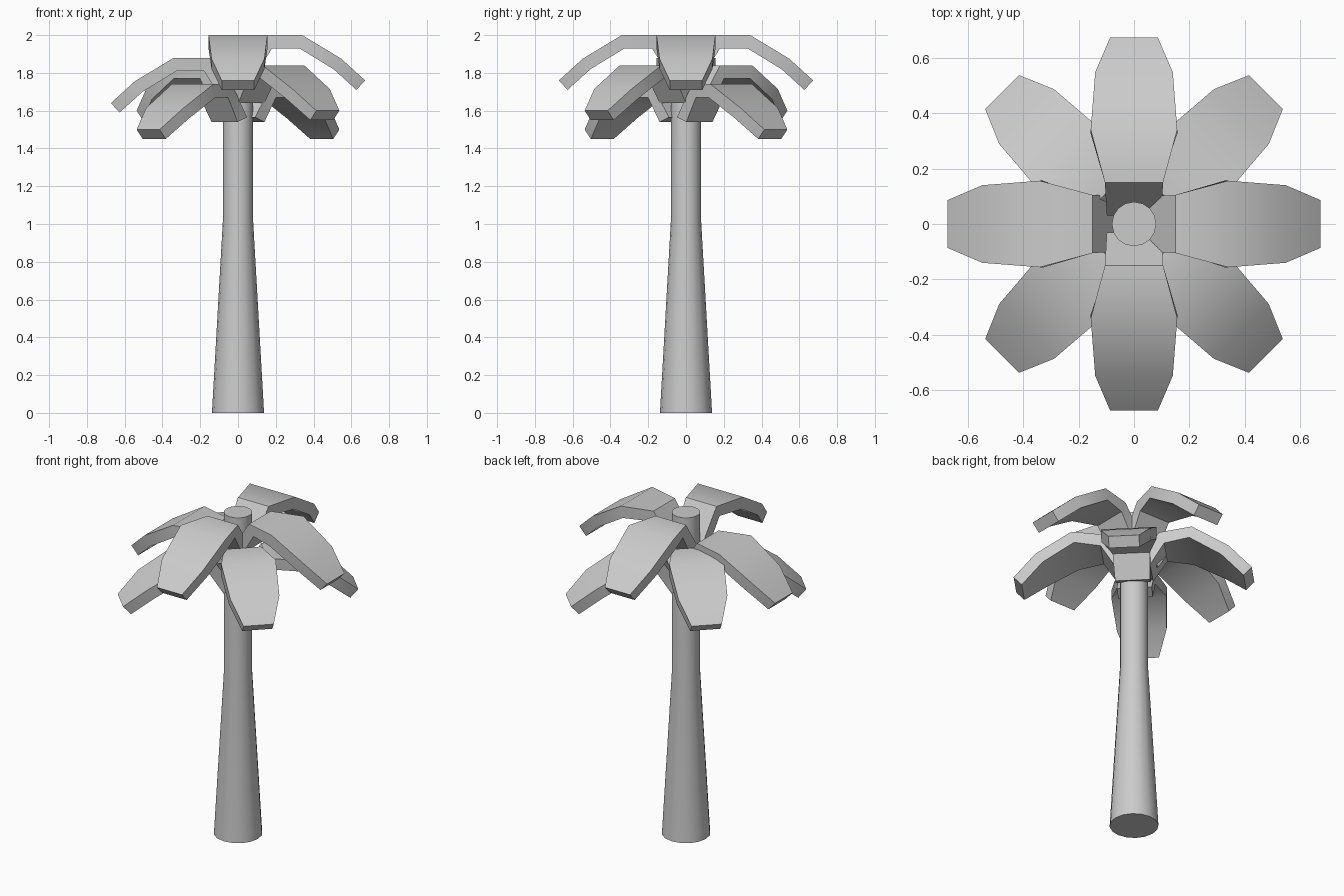
import bpy, bmesh, math
from mathutils import Matrix

cube = bpy.data.objects.get("Cube")
if cube:
    bpy.data.objects.remove(cube, do_unlink=True)

# Single plain colour
grey = bpy.data.materials.new("plain_grey")
grey.use_nodes = True
colour = (0.6, 0.6, 0.6, 1)
grey.diffuse_color = colour
grey.node_tree.nodes["Principled BSDF"].inputs["Base Color"].default_value = colour


def finish(bm, name, angle):
    bmesh.ops.recalc_face_normals(bm, faces=bm.faces)
    mesh = bpy.data.meshes.new(name)
    bm.to_mesh(mesh)
    bm.free()
    mesh.materials.append(grey)
    obj = bpy.data.objects.new(name, mesh)
    bpy.context.collection.objects.link(obj)
    bpy.ops.object.select_all(action='DESELECT')
    obj.select_set(True)
    bpy.context.view_layer.objects.active = obj
    bpy.ops.object.shade_smooth_by_angle(angle=math.radians(angle))
    return obj


def loft(rings):
    """Skin equal-length rings of points and cap both ends."""
    bm = bmesh.new()
    loops = [[bm.verts.new(p) for p in ring] for ring in rings]
    for a, b in zip(loops, loops[1:]):
        for i in range(len(a)):
            j = (i + 1) % len(a)
            bm.faces.new((a[i], a[j], b[j], b[i]))
    bm.faces.new(loops[0])
    bm.faces.new(loops[-1])
    return bm


# Trunk: flared below, straight above
SIDES = 16
trunk_profile = [(0.138, 0), (0.08, 1.02), (0.08, 1.995)]
finish(loft([[(r * math.cos(math.tau * i / SIDES), r * math.sin(math.tau * i / SIDES), z)
              for i in range(SIDES)] for r, z in trunk_profile]), "trunk", 40)

# Frond stations: upper radius, upper drop, lower radius, lower drop, half width
STATIONS = [
    (0.03, -0.175, 0.10, -0.20, 0.098),
    (0.15, 0.0, 0.18, -0.07, 0.105),
    (0.34, 0.0, 0.325, -0.07, 0.156),
    (0.547, -0.125, 0.505, -0.18, 0.14),
    (0.673, -0.24, 0.627, -0.29, 0.086),
]


def frond(name, degrees, height):
    bm = loft([[(ru, -w, zu), (ru, w, zu), (rl, w, zl), (rl, -w, zl)]
               for ru, zu, rl, zl, w in STATIONS])
    place = Matrix.Translation((0, 0, height)) @ Matrix.Rotation(math.radians(degrees), 4, 'Z')
    bmesh.ops.transform(bm, matrix=place, verts=bm.verts)
    finish(bm, name, 44)


# Crown of eight fronds at staggered heights
CROWN = [
    ("frond_left", 2.0), ("frond_back_left", 1.74),
    ("frond_back", 2.0), ("frond_back_right", 1.84),
    ("frond_right", 1.88), ("frond_front_right", 1.74),
    ("frond_front", 2.0), ("frond_front_left", 1.84),
]
for i, (name, height) in enumerate(CROWN):
    frond(name, i * 45, height)
